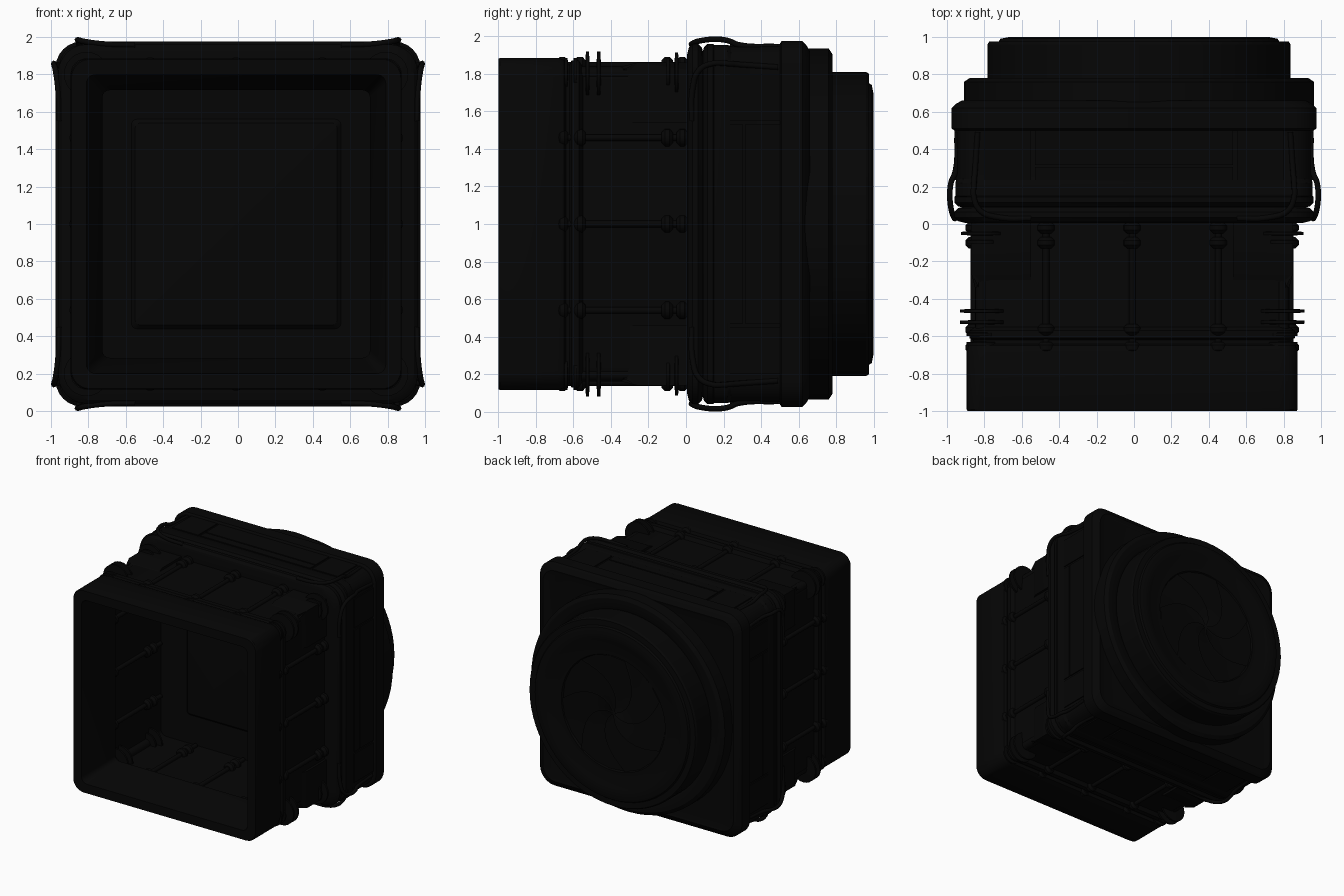
import bpy, bmesh
from math import pi, cos, sin
from mathutils import Matrix, Vector

old = bpy.data.objects.get("Cube")
if old:
    bpy.data.objects.remove(old)

black = bpy.data.materials.new("near_black")
black.use_nodes = True
colour = (0.0016, 0.0016, 0.0016, 1)
black.diffuse_color = colour
black.node_tree.nodes["Principled BSDF"].inputs["Base Color"].default_value = colour

FRONT_X, LENS_X = -0.01, 0.027


def four_sides(x):
    """Placements for the four walls around the y axis."""
    return [Matrix.Translation((x, 0, 1)) @ Matrix.Rotation(k * pi / 2, 4, 'Y')
            for k in range(4)]


FRONT_SIDES, BODY_SIDES = four_sides(FRONT_X), four_sides(0)
ALONG_Y = Matrix.Rotation(pi / 2, 4, 'X')
made = []


def finish(name, bm):
    """Turn a bmesh into a named, coloured object."""
    bmesh.ops.remove_doubles(bm, verts=bm.verts, dist=0.0001)
    bmesh.ops.recalc_face_normals(bm, faces=bm.faces)
    mesh = bpy.data.meshes.new(name)
    bm.to_mesh(mesh)
    bm.free()
    mesh.materials.append(black)
    obj = bpy.data.objects.new(name, mesh)
    bpy.context.collection.objects.link(obj)
    made.append(obj)
    return obj


def loft(name, profile, x=0.0, steps=6, ring_shape=False):
    """Skin rounded squares (y, half size, corner radius) along y."""
    bm = bmesh.new()
    loops = []
    for y, half, r in profile:
        ring = []
        for q in range(4):
            mid = pi / 4 + q * pi / 2
            cx = x + (half - r) * (1 if cos(mid) > 0 else -1)
            cz = 1 + (half - r) * (1 if sin(mid) > 0 else -1)
            for s in range(steps + 1):
                a = (q + s / steps) * pi / 2
                ring.append(bm.verts.new((cx + r * cos(a), y, cz + r * sin(a))))
        loops.append(ring)
    pairs = list(zip(loops, loops[1:]))
    if ring_shape:
        pairs.append((loops[-1], loops[0]))
    else:
        bm.faces.new(loops[0])
        bm.faces.new(loops[-1])
    for a, b in pairs:
        for i in range(len(a)):
            j = (i + 1) % len(a)
            bm.faces.new((a[i], a[j], b[j], b[i]))
    return finish(name, bm)


def cylinder(bm, matrix, x, y, z, radius, depth, bulge=0.0, sides=16):
    """Cylinder along y, optionally with tapered rims."""
    parts = [(0, depth, radius, radius)]
    if bulge:
        parts += [(-depth / 2 - bulge / 2, bulge, radius * 0.6, radius),
                  (depth / 2 + bulge / 2, bulge, radius, radius * 0.6)]
    for shift, d, r1, r2 in parts:
        place = matrix @ Matrix.Translation((x, y + shift, z)) @ ALONG_Y
        bmesh.ops.create_cone(bm, cap_ends=True, segments=sides, radius1=r2,
                              radius2=r1, depth=d, matrix=place)


def box(bm, matrix, lo, hi):
    lo, hi = Vector(lo), Vector(hi)
    place = matrix @ Matrix.Translation((lo + hi) / 2) @ Matrix.Diagonal((*(hi - lo), 1))
    return bmesh.ops.create_cube(bm, size=1, matrix=place)["verts"]


# Hollow housing: outer skin, funnel mouth, inner walls and pointed back wall
loft("housing", [
    (0.125, 0.84, 0.08), (-0.55, 0.84, 0.08), (-0.57, 0.87, 0.09),
    (-0.61, 0.87, 0.09), (-0.62, 0.85, 0.08), (-0.64, 0.85, 0.08), (-0.65, 0.875, 0.10),
    (-0.68, 0.885, 0.10), (-0.99, 0.885, 0.10), (-1.0, 0.88, 0.10),
    (-1.0, 0.80, 0.05), (-0.67, 0.715, 0.04), (-0.65, 0.715, 0.04), (-0.64, 0.81, 0.05),
    (0.11, 0.81, 0.05), (0.11, 0.56, 0.03), (0.09, 0.54, 0.03), (0.06, 0.002, 0.001)],
    FRONT_X)

# Double collar behind the housing
for name, y in (("front_collar", 0.005), ("rear_collar", 0.085)):
    loft(name, [(y, 0.83, 0.08), (y, 0.90, 0.12), (y + 0.01, 0.94, 0.14),
                (y + 0.03, 0.96, 0.15), (y + 0.06, 0.96, 0.15), (y + 0.08, 0.94, 0.14),
                (y + 0.09, 0.90, 0.12), (y + 0.09, 0.83, 0.08)], ring_shape=True)

# Main body and wide back plate
loft("body", [(0.13, 0.92, 0.10), (0.15, 0.955, 0.11), (0.22, 0.955, 0.11),
              (0.24, 0.948, 0.12), (0.51, 0.948, 0.12)])
loft("back_plate", [(0.50, 0.96, 0.13), (0.51, 0.975, 0.14), (0.62, 0.975, 0.14),
                    (0.64, 0.955, 0.13), (0.66, 0.92, 0.12), (0.65, 0.88, 0.10)])

# Round lens barrel with a dished face
loft("lens_barrel", [(y, r, r) for y, r in (
    (0.60, 0.935), (0.76, 0.935), (0.78, 0.905), (0.78, 0.83), (0.77, 0.81),
    (0.96, 0.81), (0.975, 0.80), (0.975, 0.75), (0.99, 0.74), (1.0, 0.69),
    (0.99, 0.64), (0.965, 0.54), (0.965, 0.50), (0.945, 0.49))], LENS_X, 16)

# Iris of swirling, overlapping blades
bm = bmesh.new()
BLADES, RINGS, SPAN = 7, 8, 3
for k in range(BLADES):
    rows = []
    for i in range(RINGS + 1):
        t = i / RINGS
        radius = 0.015 + 0.48 * t
        row = []
        for j in range(SPAN + 1):
            a = (k + j / SPAN) * 2 * pi / BLADES + 1.2 * (1 - t) ** 1.2
            row.append(bm.verts.new((LENS_X + radius * cos(a), 0.948 + 0.014 * j / SPAN,
                                     1 + radius * sin(a))))
        rows.append(row)
    for a, b in zip(rows, rows[1:]):
        for j in range(SPAN):
            bm.faces.new((a[j], a[j + 1], b[j + 1], b[j]))
finish("iris_blades", bm)

# Rods with end fittings, outside and inside each wall
for name, height, start, end in (("outer_rods", 0.845, -0.66, 0.02),
                                 ("inner_rods", 0.80, -0.62, 0.09)):
    bm = bmesh.new()
    for side in FRONT_SIDES:
        for x in (-0.46, 0, 0.46):
            cylinder(bm, side, x, (start + end) / 2, height, 0.018, end - start)
            for y in (-0.66, -0.565, -0.10, -0.02):
                if start <= y:
                    cylinder(bm, side, x, y, height, 0.046, 0.025, 0.018)
    finish(name, bm)

# Corner plates with a sloped front edge
bm = bmesh.new()
for side in FRONT_SIDES:
    for lo, hi in ((-0.86, -0.54), (0.54, 0.86)):
        verts = box(bm, side, (lo, -0.34, 0.82), (hi, 0.02, 0.86))
        back = side.inverted()
        for v in verts:
            p = back @ v.co
            if p.y < -0.3:
                limit = 0.86 if p.z > 0.85 else 0.84
                x = max(-limit, min(limit, p.x))
                v.co = side @ Vector((x, -0.26 if p.z > 0.85 else p.y, p.z))
finish("corner_plates", bm)

# Corner posts and cooling discs
bm = bmesh.new()
for side in FRONT_SIDES:
    cylinder(bm, side, 0.80, -0.32, 0.80, 0.038, 0.66)
    for y, radius in ((-0.525, 0.12), (-0.465, 0.12), (-0.05, 0.115), (-0.095, 0.085),
                      (-0.64, 0.085), (-0.59, 0.085)):
        cylinder(bm, side, 0.80, y, 0.80, radius, 0.016, 0.003, 24)
finish("corner_discs", bm)

# Raised panels on the body
bm = bmesh.new()
for side in BODY_SIDES:
    box(bm, side, (-0.53, 0.235, 0.94), (0.53, 0.305, 0.958))
    box(bm, side, (-0.53, 0.315, 0.94), (0.53, 0.50, 0.958))
    for lo, hi in ((-0.80, -0.55), (0.55, 0.80)):
        box(bm, side, (lo, 0.235, 0.94), (hi, 0.50, 0.958))
finish("side_panels", bm)

# Bent cables hugging the corners of the collar
PATH = [(0.55, 0.03, 0.955), (0.72, 0.035, 0.962), (0.82, 0.07, 0.975),
        (0.855, 0.14, 0.984), (0.855, 0.22, 0.978), (0.85, 0.28, 0.955),
        (0.835, 0.49, 0.945)]
for k, side in enumerate(BODY_SIDES):
    curve = bpy.data.curves.new("corner_cable", 'CURVE')
    curve.dimensions = '3D'
    curve.bevel_depth = 0.015
    curve.bevel_resolution = 2
    curve.resolution_u = 6
    curve.materials.append(black)
    for s in (-1, 1):
        line = curve.splines.new('BEZIER')
        line.bezier_points.add(len(PATH) - 1)
        for point, (x, y, z) in zip(line.bezier_points, PATH):
            point.co = (s * x, y, z)
            point.handle_left_type = point.handle_right_type = 'AUTO'
    cable = bpy.data.objects.new("corner_cable_%d" % (k + 1), curve)
    cable.matrix_world = side
    bpy.context.collection.objects.link(cable)

# Smooth shading with sharp edges kept
bpy.ops.object.select_all(action='DESELECT')
for obj in made:
    obj.select_set(True)
bpy.context.view_layer.objects.active = made[0]
bpy.ops.object.shade_smooth_by_angle(angle=pi / 6)
